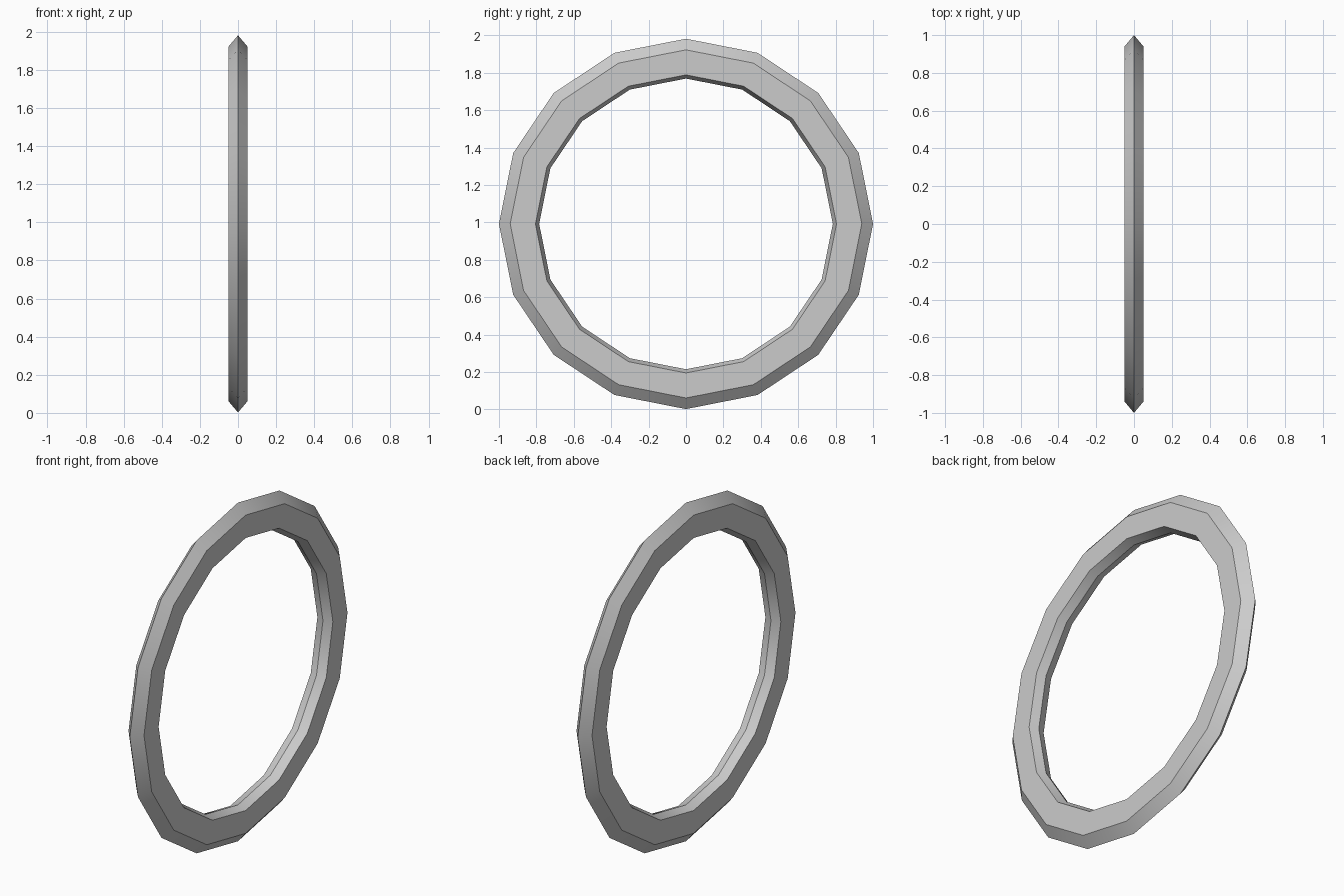
import bpy, bmesh
from math import sin, cos, tau

if "Cube" in bpy.data.objects:
    bpy.data.objects.remove(bpy.data.objects["Cube"])

SIDES = 16
Z_SCALE = 0.99
CENTRE_Z = 0.992

# Six-sided cross-section: (x, radius), ridged on the outside and inside
PROFILE = [(0, 1.0), (0.05, 0.94), (0.05, 0.805),
           (0, 0.785), (-0.05, 0.805), (-0.05, 0.94)]

# Sweep the section around the x axis
bm = bmesh.new()
rings = []
for i in range(SIDES):
    a = tau * i / SIDES
    rings.append([bm.verts.new((x, r * cos(a), CENTRE_Z + r * Z_SCALE * sin(a)))
                  for x, r in PROFILE])
n = len(PROFILE)
for i in range(SIDES):
    a, b = rings[i], rings[(i + 1) % SIDES]
    for j in range(n):
        k = (j + 1) % n
        bm.faces.new((a[j], a[k], b[k], b[j]))
bmesh.ops.recalc_face_normals(bm, faces=bm.faces)

mesh = bpy.data.meshes.new("ring")
bm.to_mesh(mesh)
bm.free()
ring = bpy.data.objects.new("ring", mesh)
bpy.context.collection.objects.link(ring)

# Smooth around the ring, crisp edges between bands
bpy.context.view_layer.objects.active = ring
ring.select_set(True)
bpy.ops.object.shade_smooth_by_angle(angle=0.52)
